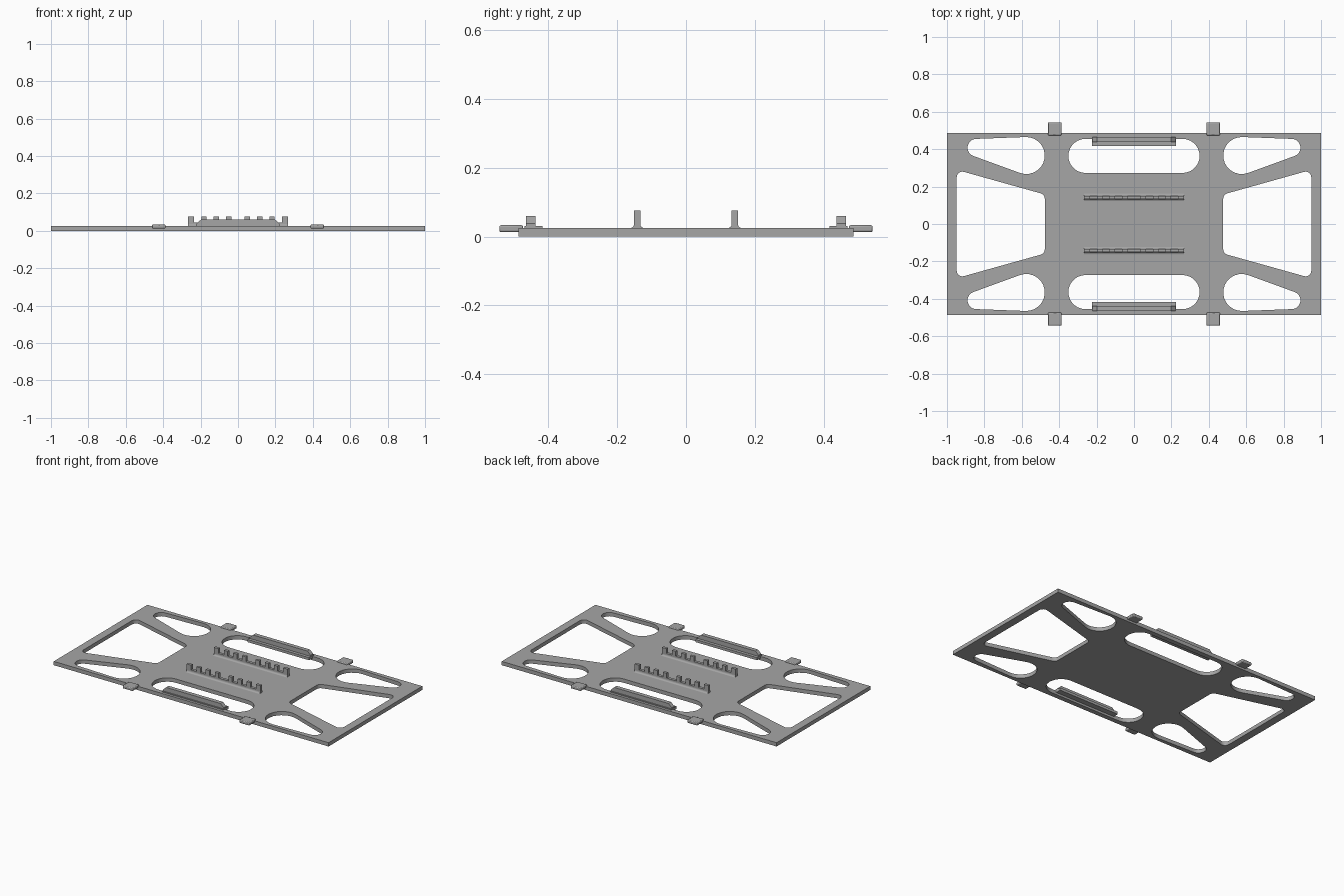
import bpy, bmesh, math
from mathutils import Vector

cube = bpy.data.objects.get("Cube")
if cube:
    bpy.data.objects.remove(cube, do_unlink=True)

grey = bpy.data.materials.new("plain_grey")
grey.use_nodes = True
colour = (0.38, 0.38, 0.38, 1)
grey.diffuse_color = colour
grey.node_tree.nodes["Principled BSDF"].inputs["Base Color"].default_value = colour


def finish(obj):
    obj.data.materials.clear()
    obj.data.materials.append(grey)
    bpy.ops.object.select_all(action='DESELECT')
    obj.select_set(True)
    bpy.context.view_layer.objects.active = obj
    bpy.ops.object.shade_smooth_by_angle(angle=math.radians(30))


def hull(circles, steps=14):
    """Outline of a band stretched round circles (x, y, r) in anticlockwise order."""
    n = len(circles)
    normals = []
    for i in range(n):
        x, y, r = circles[i]
        u, v, s = circles[(i + 1) % n]
        length = math.hypot(u - x, v - y)
        normals.append(math.atan2(v - y, u - x) - math.acos((r - s) / length))
    points = []
    for i, (x, y, r) in enumerate(circles):
        if r == 0:
            points.append((x, y))
            continue
        start = normals[i - 1]
        sweep = (normals[i] - start) % math.tau
        for k in range(steps + 1):
            a = start + sweep * k / steps
            points.append((x + r * math.cos(a), y + r * math.sin(a)))
    return points


def mirrored(points, sx, sy):
    return [(x * sx, y * sy) for x, y in points]


def prism(name, points, axis, lo, hi, bevel=0):
    """Extrude a profile along x (points are y, z) or y (points are x, z)."""
    bm = bmesh.new()
    place = (lambda p: (lo, p[0], p[1])) if axis == 'x' else (lambda p: (p[0], lo, p[1]))
    face = bm.faces.new([bm.verts.new(place(p)) for p in points])
    moved = bmesh.ops.extrude_face_region(bm, geom=[face])["geom"]
    step = Vector((hi - lo, 0, 0)) if axis == 'x' else Vector((0, hi - lo, 0))
    bmesh.ops.translate(bm, vec=step, verts=[g for g in moved if isinstance(g, bmesh.types.BMVert)])
    bmesh.ops.recalc_face_normals(bm, faces=bm.faces)
    mesh = bpy.data.meshes.new(name)
    bm.to_mesh(mesh)
    bm.free()
    obj = bpy.data.objects.new(name, mesh)
    bpy.context.collection.objects.link(obj)
    if bevel:
        mod = obj.modifiers.new("soft_edges", 'BEVEL')
        mod.width, mod.segments = bevel, 2
    finish(obj)


# Base plate outline with its cut-outs
T = 0.025
W, D = 1.0, 0.487
outlines = [[(-W, -D), (W, -D), (W, D), (-W, D)]]
slot = hull([(-0.26, 0.364, 0.091), (0.26, 0.364, 0.091)])
corner_hole = hull([(0.576, 0.366, 0.099), (0.843, 0.408, 0.047)])
end_window = hull([(0.507, -0.135, 0.03), (0.918, -0.25, 0.03),
                   (0.918, 0.25, 0.03), (0.507, 0.135, 0.03)], 6)
for sy in (-1, 1):
    outlines.append(mirrored(slot, 1, sy))
    for sx in (-1, 1):
        outlines.append(mirrored(corner_hole, sx, sy))
for sx in (-1, 1):
    outlines.append(mirrored(end_window, sx, 1))

curve = bpy.data.curves.new("base_plate", 'CURVE')
curve.dimensions = '2D'
curve.fill_mode = 'BOTH'
curve.extrude = T / 2
for points in outlines:
    spline = curve.splines.new('POLY')
    spline.points.add(len(points) - 1)
    for target, (x, y) in zip(spline.points, points):
        target.co = (x, y, 0, 1)
    spline.use_cyclic_u = True
plate = bpy.data.objects.new("base_plate", curve)
bpy.context.collection.objects.link(plate)
plate.location.z = T / 2
bpy.ops.object.select_all(action='DESELECT')
plate.select_set(True)
bpy.context.view_layer.objects.active = plate
bpy.ops.object.convert(target='MESH')
plate = bpy.context.view_layer.objects.active
bm = bmesh.new()
bm.from_mesh(plate.data)
bmesh.ops.remove_doubles(bm, verts=bm.verts, dist=0.0001)
bmesh.ops.recalc_face_normals(bm, faces=bm.faces)
bm.to_mesh(plate.data)
bm.free()
finish(plate)

# Toothed comb silhouette: low wall with eight teeth
teeth = [(0.036, 0.063), (0.102, 0.13), (0.168, 0.196), (0.236, 0.268)]
spans = [(-b, -a) for a, b in reversed(teeth)] + teeth
wall, tip = 0.045, 0.076
comb = [(-0.268, 0.02)]
for a, b in spans:
    comb += [(a, wall), (a, tip), (b, tip), (b, wall)]
comb.append((0.268, 0.02))
comb = [p for p in comb if not (abs(p[0]) == 0.268 and p[1] == wall)]

# Concave root fillet along each side of a comb
half, root = 0.009, 0.011
arc = [(half + root - root * math.cos(a), T + root - root * math.sin(a))
       for a in [math.pi / 2 * k / 5 for k in range(6)]]
fillet = arc + [(half + root, 0.02), (-half - root, 0.02)] + [(-y, z) for y, z in reversed(arc)]

# Side rail silhouette with sloping ends
rail = [(-0.222, 0.026), (0.222, 0.026), (0.222, 0.038), (0.198, 0.06),
        (-0.198, 0.06), (-0.222, 0.038)]


def box(lo, hi, bottom, top):
    return [(lo, bottom), (hi, bottom), (hi, top), (lo, top)]


for side, sy in (("front", -1), ("back", 1)):
    y = 0.142 * sy
    prism(side + "_comb", comb, 'y', y - half, y + half)
    prism(side + "_comb_root", [(y + v, z) for v, z in fillet], 'x', -0.268, 0.268)
    lo, hi = sorted((0.438 * sy, 0.465 * sy))
    prism(side + "_rail", rail, 'y', lo, hi)
    lo, hi = sorted((0.418 * sy, 0.47 * sy))
    prism(side + "_rail_foot", box(lo, hi, 0.014, 0.031), 'x', -0.224, 0.224)
    # Edge tabs
    lo, hi = sorted((0.474 * sy, 0.543 * sy))
    for hand, sx in (("left", 1), ("right", -1)):
        x = 0.424 * sx
        prism(f"{side}_{hand}_tab", box(x - 0.037, x + 0.037, 0.013, 0.033), 'y', lo, hi, 0.005)
